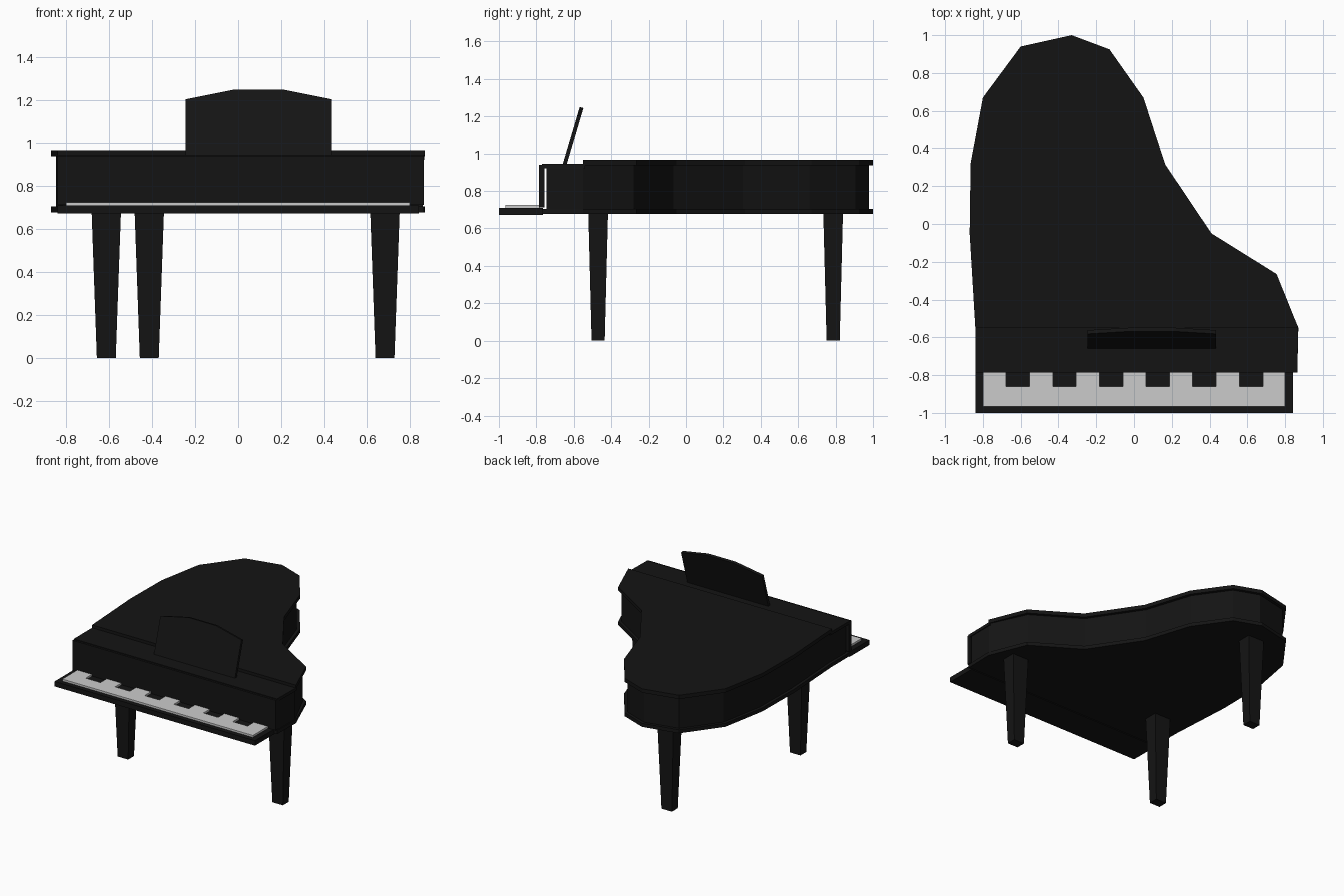
import bpy, bmesh
from math import hypot
from mathutils import Vector

if "Cube" in bpy.data.objects:
    bpy.data.objects.remove(bpy.data.objects["Cube"])

black = bpy.data.materials.new("black_lacquer")
black.diffuse_color = (0.007, 0.007, 0.007, 1)
black.use_nodes = True
black.node_tree.nodes["Principled BSDF"].inputs["Base Color"].default_value = black.diffuse_color


def prism(name, pts, vec, mat=black, top_scale=None):
    """Extrude a flat polygon of 3D points along vec."""
    bm = bmesh.new()
    face = bm.faces.new([bm.verts.new(p) for p in pts])
    ext = bmesh.ops.extrude_face_region(bm, geom=[face])
    top = [v for v in ext["geom"] if isinstance(v, bmesh.types.BMVert)]
    c = sum((v.co for v in top), Vector()) / len(top)
    for v in top:
        if top_scale:
            v.co = c + Vector(((v.co.x - c.x) * top_scale[0], (v.co.y - c.y) * top_scale[1], 0))
        v.co += Vector(vec)
    bmesh.ops.recalc_face_normals(bm, faces=bm.faces)
    me = bpy.data.meshes.new(name)
    bm.to_mesh(me)
    bm.free()
    ob = bpy.data.objects.new(name, me)
    bpy.context.collection.objects.link(ob)
    if mat:
        me.materials.append(mat)
    return ob


def slab(name, outline, z0, z1, mat=black):
    return prism(name, [(x, y, z0) for x, y in outline], (0, 0, z1 - z0), mat)


def box(name, x0, x1, y0, y1, z0, z1):
    return slab(name, [(x0, y0), (x1, y0), (x1, y1), (x0, y1)], z0, z1)


def inset(outline, d):
    """Shrink a counter-clockwise outline by distance d."""
    out, n = [], len(outline)
    for i, p in enumerate(outline):
        a, b = Vector(outline[i - 1]), Vector(outline[(i + 1) % n])
        p = Vector(p)
        e, f = (p - a).normalized(), (b - p).normalized()
        n1, n2 = Vector((-e.y, e.x)), Vector((-f.y, f.x))
        m = (n1 + n2).normalized()
        out.append(tuple(p + m * d / m.dot(n1)))
    return out


# Wing-shaped outline, counter-clockwise from the right front
wing = [(0.87, -0.55), (0.755, -0.265), (0.41, -0.05), (0.165, 0.315),
        (0.05, 0.67), (-0.13, 0.925), (-0.33, 1.0), (-0.60, 0.94),
        (-0.80, 0.67), (-0.865, 0.32), (-0.87, -0.05), (-0.84, -0.55)]

# Case: base plate, body, rear and front lids
slab("base_plate", [(-0.84, -0.77), (0.865, -0.77)] + wing, 0.678, 0.705)
rim = inset([(-0.84, -0.77), (0.867, -0.77)] + wing, 0.022)
rim[0], rim[1], rim[2] = (-0.82, -0.747), (0.86, -0.747), (0.862, -0.55)
slab("case_body", rim, 0.70, 0.94)
slab("rear_lid", wing, 0.938, 0.967)
slab("front_lid", [(-0.84, -0.77), (0.865, -0.77), (0.869, -0.54), (-0.84, -0.54)], 0.922, 0.945)
box("front_panel", -0.84, 0.865, -0.785, -0.757, 0.712, 0.94)

# Keyboard: shelf and one notched strip of keys
box("key_shelf", -0.84, 0.842, -1.0, -0.765, 0.672, 0.71)
keys = [(-0.80, -0.78), (-0.80, -0.965), (0.80, -0.965), (0.80, -0.78)]
for i in reversed(range(6)):
    x = -0.615 + i * 0.247
    keys += [(x + 0.062, -0.78), (x + 0.062, -0.86), (x - 0.062, -0.86), (x - 0.062, -0.78)]
slab("white_keys", keys, 0.705, 0.725, None)

# Tilted music stand
stand = [(-0.245, 0.94), (0.435, 0.94), (0.435, 1.205), (0.21, 1.25), (-0.02, 1.25), (-0.245, 1.205)]
prism("music_stand", [(x, -0.66 + (z - 0.94) * 0.295, z) for x, z in stand], (0, 0.02, -0.005))

# Tapered legs
for name, x, y in (("front_left_leg", -0.613, -0.47), ("front_right_leg", 0.685, -0.47), ("back_leg", -0.413, 0.787)):
    foot = [(x + sx * 0.044, y + sy * 0.035, 0) for sx, sy in ((-1, -1), (1, -1), (1, 1), (-1, 1))]
    prism(name, foot, (0, 0, 0.68), black, (1.55, 1.5))
